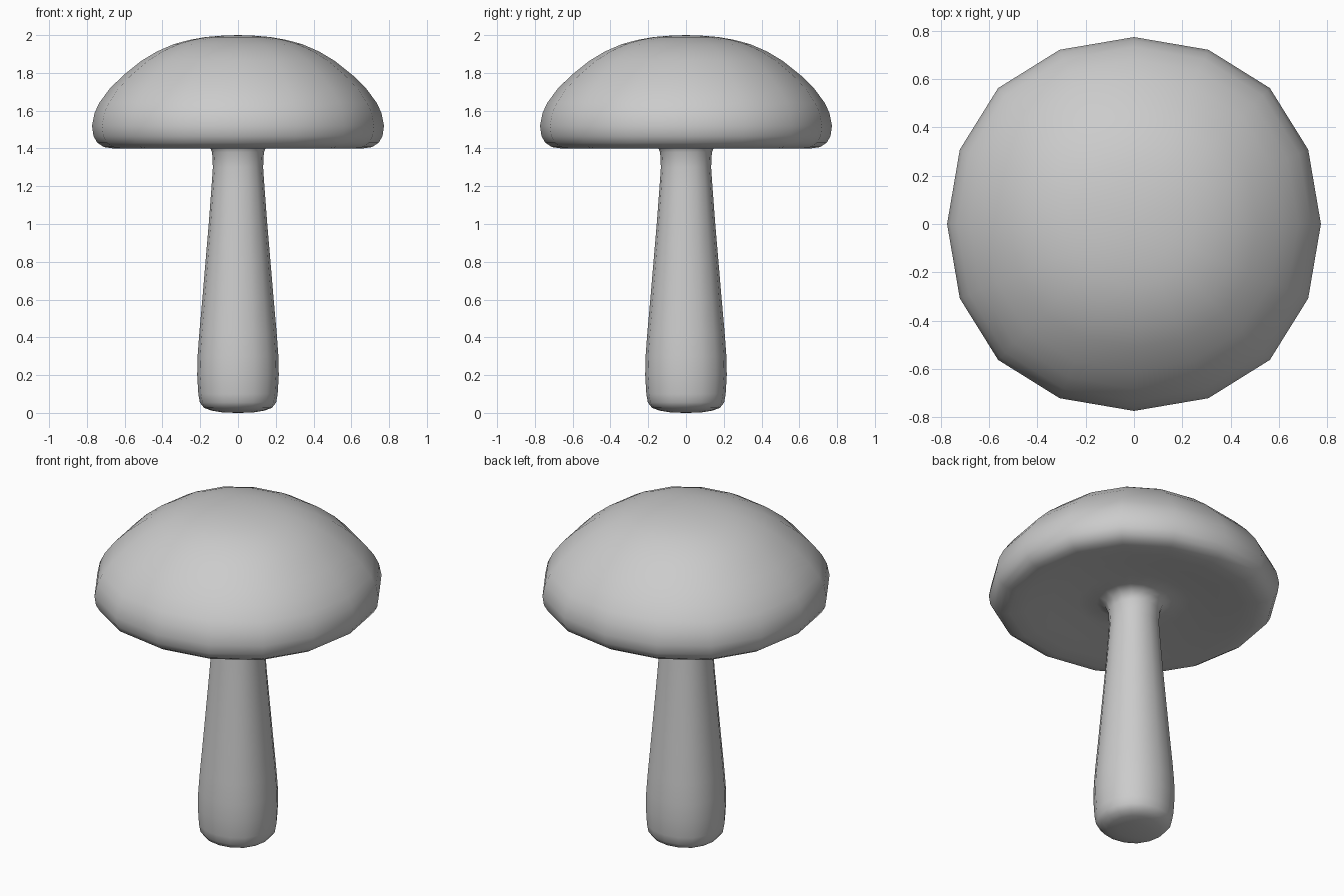
import bpy, bmesh

if "Cube" in bpy.data.objects:
    bpy.data.objects.remove(bpy.data.objects["Cube"])

# Cross-section: a square smoothed into a 16-sided rounded outline (axis radius = 1)
quarter = [(1.0, 0.0), (0.932, 0.398), (0.727, 0.727), (0.398, 0.932)]
outline = list(quarter)
for _ in range(3):
    quarter = [(-y, x) for x, y in quarter]
    outline += quarter


def loft(name, profile, bottom_z=None, top_z=None):
    """Stack outline rings along a (radius, z) profile, with optional end poles."""
    bm = bmesh.new()
    rings = [[bm.verts.new((r * x, r * y, z)) for x, y in outline] for r, z in profile]
    n = len(outline)
    for a, b in zip(rings, rings[1:]):
        for i in range(n):
            j = (i + 1) % n
            bm.faces.new((a[i], a[j], b[j], b[i]))
    for ring, z in ((rings[0], bottom_z), (rings[-1], top_z)):
        if z is not None:
            pole = bm.verts.new((0, 0, z))
            for i in range(n):
                bm.faces.new((ring[i], ring[(i + 1) % n], pole))
    bmesh.ops.recalc_face_normals(bm, faces=bm.faces[:])
    for f in bm.faces:
        f.smooth = True
    mesh = bpy.data.meshes.new(name)
    bm.to_mesh(mesh)
    bm.free()
    obj = bpy.data.objects.new(name, mesh)
    bpy.context.collection.objects.link(obj)
    return obj


# Stem, from rounded foot to the flare under the cap
stem = [(0.08, 0.002), (0.14, 0.012), (0.18, 0.027), (0.202, 0.055), (0.21, 0.10),
        (0.216, 0.20), (0.214, 0.30), (0.205, 0.42), (0.189, 0.60), (0.172, 0.80),
        (0.155, 1.00), (0.140, 1.20), (0.133, 1.30), (0.137, 1.38), (0.155, 1.42)]

# Cap: slightly hollow underside, tight rim, then the dome
underside = [(0.20, 1.438), (0.30, 1.437), (0.45, 1.42), (0.58, 1.406), (0.66, 1.40)]
rim = [(0.71, 1.407), (0.745, 1.43), (0.765, 1.465), (0.773, 1.52)]
dome = [(0.759, 1.59), (0.732, 1.645), (0.68, 1.715), (0.61, 1.785), (0.51, 1.865),
        (0.43, 1.913), (0.34, 1.952), (0.255, 1.975), (0.17, 1.99), (0.085, 1.997)]

loft("mushroom", stem + underside + rim + dome, bottom_z=0.0, top_z=2.0)
